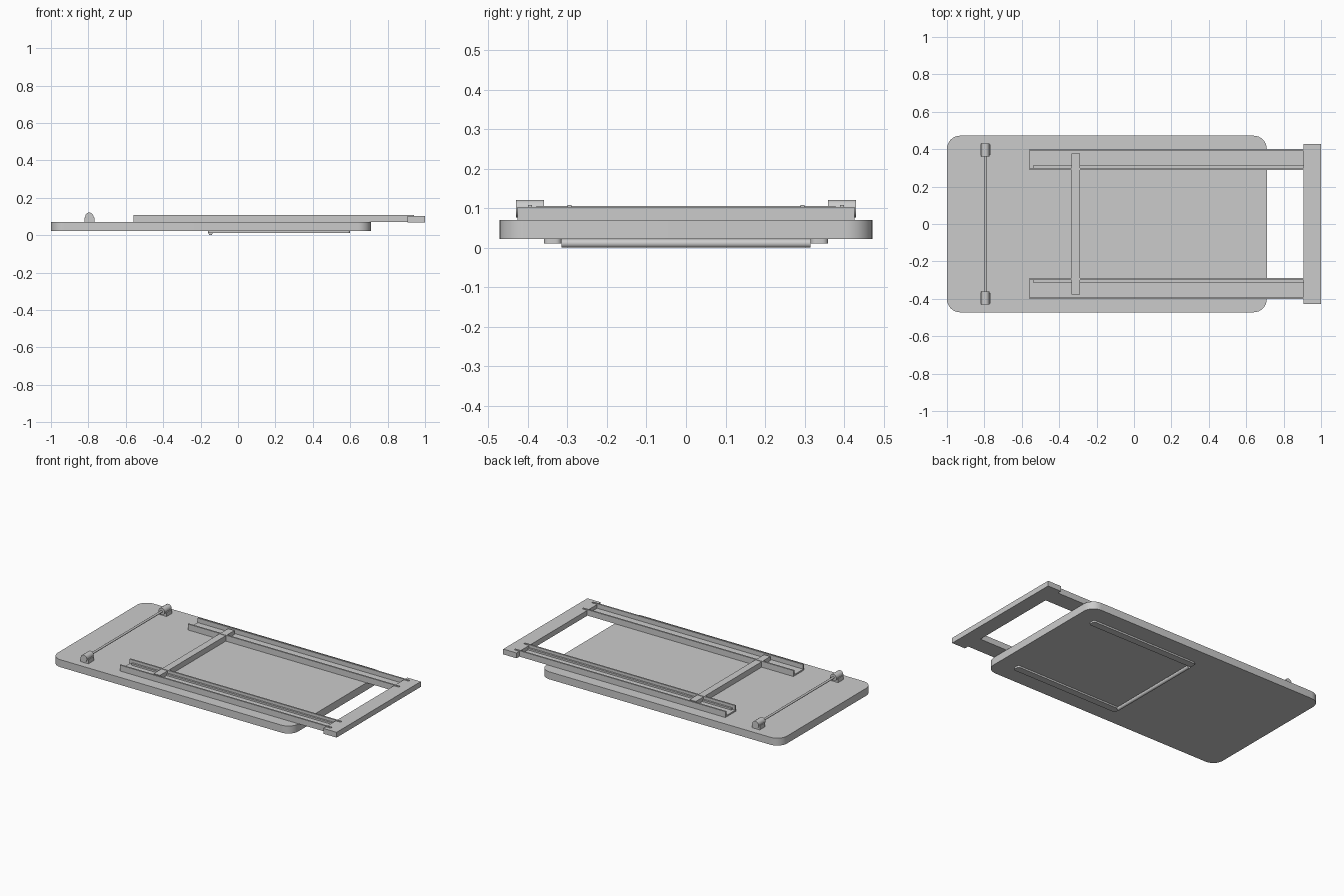
import bpy, bmesh, math
from mathutils import Matrix

if "Cube" in bpy.data.objects:
    bpy.data.objects.remove(bpy.data.objects["Cube"])

grey = bpy.data.materials.new("plain grey")
grey.diffuse_color = (0.6, 0.6, 0.6, 1)
grey.use_nodes = True
grey.node_tree.nodes["Principled BSDF"].inputs["Base Color"].default_value = grey.diffuse_color


def finish(name, bm, smooth=False):
    bmesh.ops.recalc_face_normals(bm, faces=bm.faces)
    me = bpy.data.meshes.new(name)
    bm.to_mesh(me)
    bm.free()
    me.materials.append(grey)
    ob = bpy.data.objects.new(name, me)
    bpy.context.collection.objects.link(ob)
    if smooth:
        bpy.ops.object.select_all(action='DESELECT')
        ob.select_set(True)
        bpy.context.view_layer.objects.active = ob
        bpy.ops.object.shade_smooth_by_angle(angle=math.radians(35))
    return ob


def box(name, x, y, z, radius=0, segments=8):
    """Box between (min, max) pairs, optionally with rounded vertical edges."""
    bm = bmesh.new()
    bmesh.ops.create_cube(bm, size=1)
    for v in bm.verts:
        v.co = [(a + b) / 2 + c * (b - a) for (a, b), c in zip((x, y, z), v.co)]
    if radius:
        upright = [e for e in bm.edges
                   if abs(e.verts[0].co.z - e.verts[1].co.z) > 1e-4]
        bmesh.ops.bevel(bm, geom=upright, offset=radius, segments=segments,
                        profile=0.5, affect='EDGES')
    return finish(name, bm, radius > 0)


def rod(name, x, z, r, y0, y1, sides=24):
    """Cylinder lying along y."""
    bm = bmesh.new()
    m = Matrix.Translation((x, (y0 + y1) / 2, z)) @ Matrix.Rotation(math.pi / 2, 4, 'X')
    bmesh.ops.create_cone(bm, cap_ends=True, segments=sides, radius1=r, radius2=r,
                          depth=y1 - y0, matrix=m)
    return finish(name, bm, True)


def channel(name, x, s):
    """Open-topped U channel extruded along x."""
    prof = [(.29, .07), (.40, .07), (.40, .108), (.39, .108),
            (.39, .079), (.30, .079), (.30, .108), (.29, .108)]
    bm = bmesh.new()
    face = bm.faces.new([bm.verts.new((x[0], s * y, z)) for y, z in prof])
    ext = bmesh.ops.extrude_face_region(bm, geom=[face])["geom"]
    bmesh.ops.translate(bm, vec=(x[1] - x[0], 0, 0),
                        verts=[g for g in ext if isinstance(g, bmesh.types.BMVert)])
    return finish(name, bm)


# Board with rounded corners
box("board", (-1, .71), (-.472, .472), (.022, .07), .07)

# Sliding frame: end bar and cross bar
box("end_bar", (.905, 1), (-.427, .427), (.069, .103))
box("cross_bar", (-.335, -.29), (-.378, .378), (.07, .105))

# Thin rod between the two brackets
rod("thin_rod", -.795, .099, .007, -.40, .40, 16)

# Cross roller under the board
rod("under_roller", -.147, .011, .011, -.315, .315)

for s, side in ((1, "back"), (-1, "front")):
    def span(a, b):
        return (a, b) if s > 0 else (-b, -a)
    # Rails with an inner ledge
    channel(side + "_rail", (-.56, .94), s)
    box(side + "_ledge", (-.54, .905), span(.30, .312), (.075, .09))
    # Brackets holding the thin rod
    box(side + "_bracket_base", (-.822, -.766), span(.37, .425), (.07, .096))
    rod(side + "_bracket_barrel", -.795, .099, .022, *span(.36, .43))
    # Strips on the underside
    box(side + "_under_strip", (-.16, .6), span(.315, .36), (.011, .022), .015, 5)
